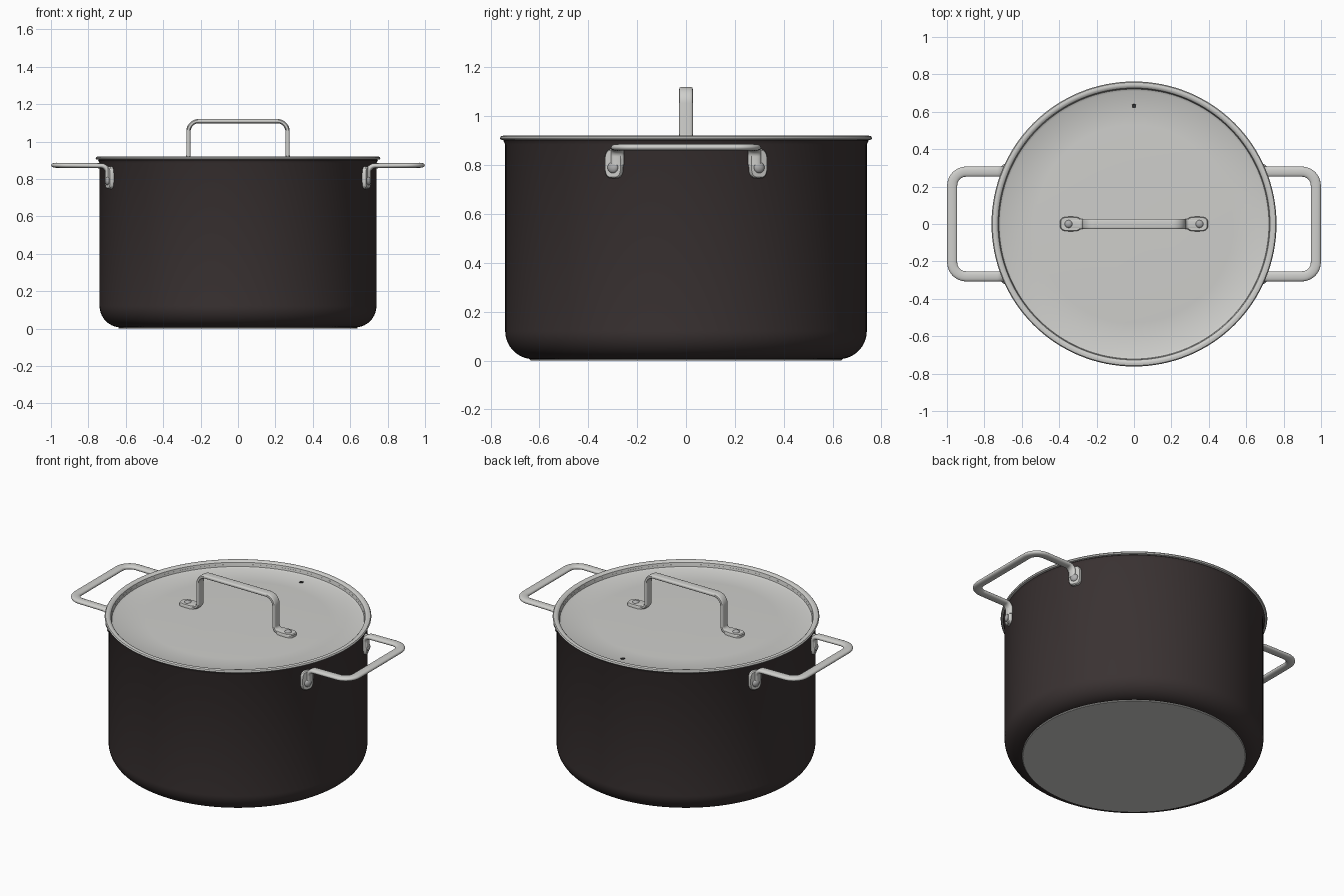
import bpy, bmesh, math
from mathutils import Vector, Matrix, Quaternion

if "Cube" in bpy.data.objects:
    bpy.data.objects.remove(bpy.data.objects["Cube"])


def material(name, rgb):
    m = bpy.data.materials.new(name)
    m.diffuse_color = (*rgb, 1)
    m.use_nodes = True
    m.node_tree.nodes["Principled BSDF"].inputs["Base Color"].default_value = m.diffuse_color
    return m


STEEL = material("brushed_steel", (0.62, 0.62, 0.60))
DARK = material("dark_brown_coating", (0.042, 0.032, 0.032))
RIVET = material("rivet_grey", (0.42, 0.42, 0.42))
BLACK = material("vent_black", (0.03, 0.03, 0.03))


def finish(name, bm, mat):
    bmesh.ops.recalc_face_normals(bm, faces=bm.faces[:])
    me = bpy.data.meshes.new(name)
    bm.to_mesh(me)
    bm.free()
    me.materials.append(mat)
    ob = bpy.data.objects.new(name, me)
    bpy.context.collection.objects.link(ob)
    return ob


def loft(name, rings, mat, caps=True, closed=False):
    """Skin a list of equally sized point rings."""
    bm = bmesh.new()
    vs = [[bm.verts.new(p) for p in r] for r in rings]
    pairs = list(zip(vs, vs[1:])) + ([(vs[-1], vs[0])] if closed else [])
    for a, b in pairs:
        for i in range(len(a)):
            j = (i + 1) % len(a)
            bm.faces.new((a[i], a[j], b[j], b[i]))
    if caps:
        bm.faces.new(vs[0])
        bm.faces.new(vs[-1])
    return finish(name, bm, mat)


def lathe(name, profile, mat, n=128):
    rings = [[(r * math.cos(2 * math.pi * i / n), r * math.sin(2 * math.pi * i / n), z)
              for i in range(n)] for r, z in profile]
    return loft(name, rings, mat)


def outline(a, b, power, n):
    """Superellipse outline with half sizes a and b."""
    pts = []
    for i in range(n):
        t = 2 * math.pi * i / n
        c, s = math.cos(t), math.sin(t)
        pts.append((a * math.copysign(abs(c) ** (2 / power), c),
                    b * math.copysign(abs(s) ** (2 / power), s)))
    return pts


def fillet(pts, radii, n=10):
    """Round the inner corners of a polyline."""
    pts = [Vector(p) for p in pts]
    out = [pts[0]]
    for a, p, b, r in zip(pts, pts[1:], pts[2:], radii):
        d, e = (a - p).normalized(), (b - p).normalized()
        for i in range(n + 1):
            t = math.pi / 2 * i / n
            out.append(p + d * r * (1 - math.sin(t)) + e * r * (1 - math.cos(t)))
    return out + [pts[-1]]


def sweep(name, path, normal, a, b, power, mat):
    """Sweep a flat section along a path with a transported frame."""
    nrm, rings, last = Vector(normal), [], None
    for i, p in enumerate(path):
        t = (path[min(i + 1, len(path) - 1)] - path[max(i - 1, 0)]).normalized()
        if last:
            nrm = last.rotation_difference(t) @ nrm
        last = t
        side = t.cross(nrm)
        rings.append([p + side * u + nrm * v for u, v in outline(a, b, power, 20)])
    return loft(name, rings, mat)


def plate(name, mtx, a, b, thick, mat):
    """Rounded tab with softened front edge; local z points outwards."""
    rings = [[mtx @ Vector((u * k, v * k, z)) for u, v in outline(a, b, 3.2, 40)]
             for k, z in ((1, -thick / 2), (1, thick * 0.25), (0.92, thick / 2))]
    return loft(name, rings, mat)


def rivet(name, mtx, r, h):
    bm = bmesh.new()
    bmesh.ops.create_uvsphere(bm, u_segments=24, v_segments=12, radius=1,
                              matrix=mtx @ Matrix.Diagonal((r, r, h, 1)))
    return finish(name, bm, RIVET)


# Pot body: rounded bottom corner, straight wall, small lip, hollow inside
corner = [(0.625 + 0.115 * math.sin(t), 0.121 - 0.115 * math.cos(t))
          for t in [math.pi / 2 * i / 14 for i in range(15)]]
lathe("pot_body", corner + [(0.74, 0.885), (0.748, 0.9), (0.744, 0.904), (0.735, 0.9),
                            (0.725, 0.885), (0.725, 0.12), (0.69, 0.05), (0.62, 0.022)], DARK)
lathe("base_disk", [(0.638, 0.012), (0.64, 0.004), (0.636, 0.0)], STEEL)

# Lid: slightly domed recessed disc with a raised rolled rim
lathe("lid", [(0.02, 0.868), (0.70, 0.862), (0.718, 0.87), (0.724, 0.9), (0.745, 0.903),
              (0.758, 0.904), (0.762, 0.911), (0.757, 0.918), (0.745, 0.921), (0.735, 0.919),
              (0.727, 0.912), (0.722, 0.888), (0.71, 0.881), (0.53, 0.887), (0.25, 0.889),
              (0.02, 0.89)], STEEL)
lathe_vent = plate("vent_hole", Matrix.Translation((0, 0.63, 0.884)), 0.011, 0.011, 0.006, BLACK)

# Lid handle: flat strap arch with riveted feet
arch = fillet([(-0.34, 0, 0.897), (-0.265, 0, 0.897), (-0.265, 0, 1.109),
               (0.265, 0, 1.109), (0.265, 0, 0.897), (0.34, 0, 0.897)],
              (0.03, 0.055, 0.055, 0.03))
sweep("lid_handle", arch, (0, 0, 1), 0.028, 0.0115, 3.5, STEEL)
for s, tag in ((-1, "left"), (1, "right")):
    plate(f"lid_handle_foot_{tag}", Matrix.Translation((s * 0.338, 0, 0.897)),
          0.058, 0.039, 0.02, STEEL)
    rivet(f"lid_rivet_{tag}", Matrix.Translation((s * 0.35, 0, 0.905)), 0.021, 0.013)

# Side handles: flattened loops, each with two riveted tabs on the wall
for s, tag in ((-1, "left"), (1, "right")):
    loop = fillet([(s * 0.697, -s * 0.28, 0.80), (s * 0.697, -s * 0.28, 0.87),
                   (s * 0.972, -s * 0.28, 0.873), (s * 0.972, s * 0.28, 0.873),
                   (s * 0.697, s * 0.28, 0.87), (s * 0.697, s * 0.28, 0.80)],
                  (0.035, 0.075, 0.075, 0.035))
    sweep(f"side_handle_{tag}", loop, (s, 0, 0), 0.027, 0.0135, 2.3, STEEL)
    for k, end in ((-1, "front"), (1, "back")):
        ang = math.atan2(k * 0.292, s * 0.68)
        out = Vector((math.cos(ang), math.sin(ang), 0))
        frame = Matrix((Vector((-out.y, out.x, 0)), Vector((0, 0, 1)), out)).transposed().to_4x4()
        plate(f"side_tab_{tag}_{end}", Matrix.Translation(out * 0.748 + Vector((0, 0, 0.806))) @ frame,
              0.038, 0.06, 0.022, STEEL)
        rivet(f"side_rivet_{tag}_{end}",
              Matrix.Translation(out * 0.758 + Vector((0, 0, 0.79))) @ frame, 0.023, 0.014)

# Smooth shading with crisp edges
for ob in bpy.data.objects:
    ob.select_set(True)
    bpy.context.view_layer.objects.active = ob
bpy.ops.object.shade_smooth_by_angle(angle=math.radians(35))
